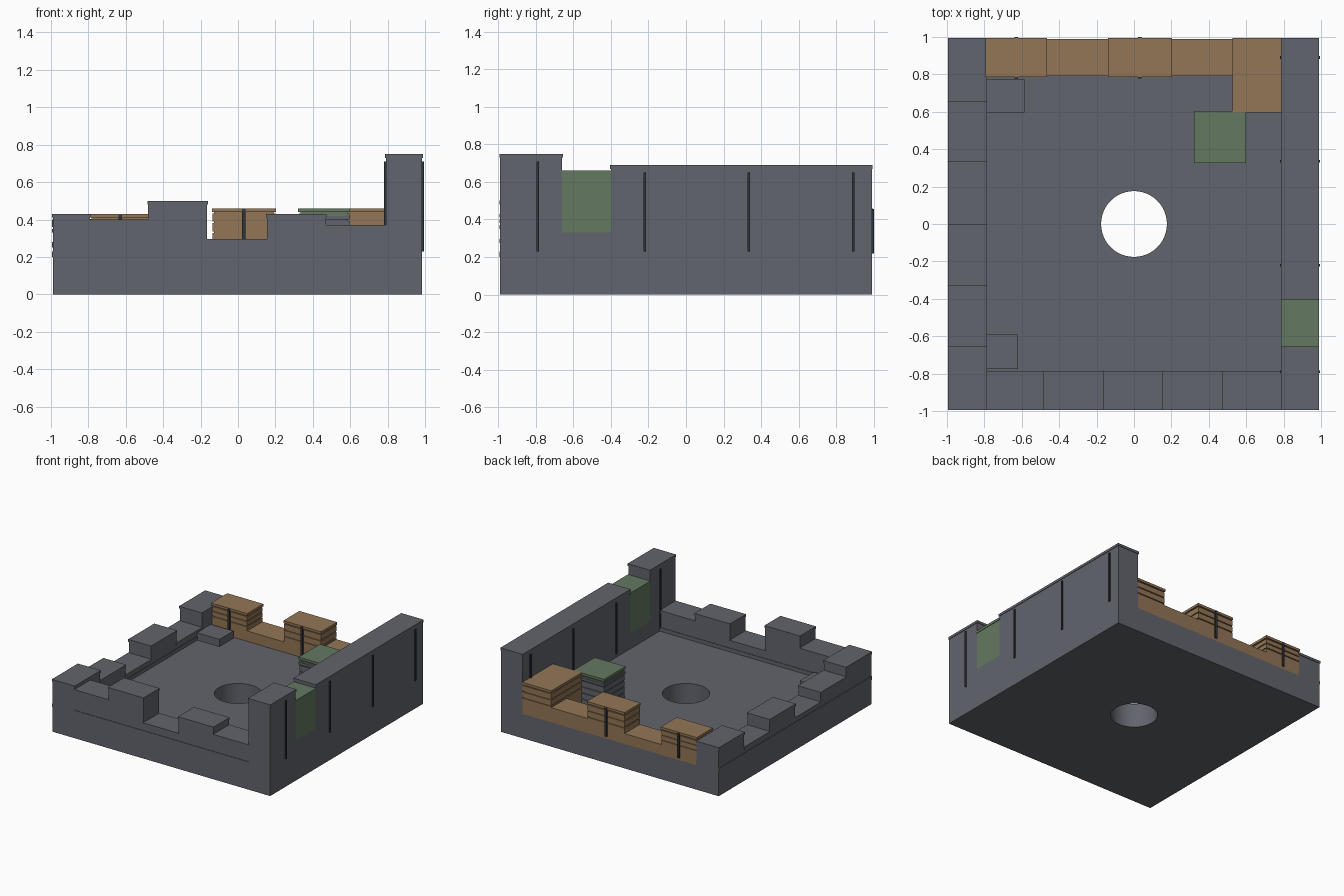
import bpy

old = bpy.data.objects.get("Cube")
if old:
    bpy.data.objects.remove(old, do_unlink=True)


def material(name, rgb):
    m = bpy.data.materials.new(name)
    m.use_nodes = True
    m.diffuse_color = (*rgb, 1)
    m.node_tree.nodes["Principled BSDF"].inputs["Base Color"].default_value = (*rgb, 1)
    return m


GREY = material("slate grey", (0.12, 0.128, 0.15))
TAN = material("warm tan", (0.29, 0.18, 0.092))
GREEN = material("moss green", (0.127, 0.19, 0.12))
DARK = material("dark seam", (0.03, 0.033, 0.042))


def box(name, x, y, z, mat):
    """Box between the (low, high) pairs on each axis."""
    bpy.ops.mesh.primitive_cube_add(size=1, location=[(a + b) / 2 for a, b in (x, y, z)])
    ob = bpy.context.object
    ob.name = name
    ob.scale = [b - a for a, b in (x, y, z)]
    bpy.ops.object.transform_apply(location=False, rotation=False, scale=True)
    ob.data.materials.append(mat)
    return ob


def grow(span, d):
    return (span[0] - d, span[1] + d)


def capped(name, x, y, top, mat, bottom=0.2):
    """Wall block with a thin overhanging cap."""
    box(name, x, y, (bottom, top - 0.02), mat)
    box(name + "_cap", grow(x, 0.004), grow(y, 0.004), (top - 0.02, top), mat)


def planked(name, x, y, bottom, top, mat, rows=3):
    """Stack of planks with recessed seams around a core."""
    box(name + "_core", grow(x, -0.008), grow(y, -0.008), (bottom, top - 0.01), mat)
    step = (top - 0.02 - bottom) / rows
    for i in range(rows):
        z = bottom + i * step
        box(name + "_plank", x, y, (z, z + step - 0.008), mat)
    box(name + "_cap", grow(x, 0.004), grow(y, 0.004), (top - 0.02, top), mat)


# Base slab with a round shaft through it
base = box("base", (-0.99, 0.985), (-0.99, 0.99), (0, 0.2), GREY)
bpy.ops.mesh.primitive_cylinder_add(vertices=48, radius=0.176, depth=1)
cutter = bpy.context.object
cutter.name = "shaft_cutter"
cutter.data.materials.append(GREY)
cut = base.modifiers.new("shaft", "BOOLEAN")
cut.operation = "DIFFERENCE"
cut.solver = "EXACT"
cut.object = cutter
bpy.context.view_layer.objects.active = base
bpy.ops.object.modifier_apply(modifier=cut.name)
bpy.data.objects.remove(cutter, do_unlink=True)
bpy.ops.object.select_all(action="DESELECT")
base.select_set(True)
bpy.ops.object.shade_smooth_by_angle()

LEFT, RIGHT = (-0.99, -0.79), (0.79, 0.985)
FRONT, BACK = (-0.99, -0.79), (0.79, 0.99)

# Front wall, stepped along x
edges = [-0.79, -0.48, -0.165, 0.155, 0.47, 0.79]
for i, top in enumerate([0.40, 0.50, 0.295, 0.43, 0.37]):
    capped("front_wall", (edges[i], edges[i + 1]), FRONT, top, GREY)
box("front_skirt", (-0.79, 0.79), grow(FRONT, 0.004), (0.2, 0.23), GREY)

# Low side wall, stepped along y
edges = [-0.99, -0.66, -0.33, 0, 0.33, 0.66, 0.99]
for i, top in enumerate([0.43, 0.35, 0.27, 0.38, 0.28, 0.40]):
    capped("low_side_wall", LEFT, (edges[i], edges[i + 1]), top, GREY)
box("low_side_skirt", grow(LEFT, 0.004), (-0.99, 0.99), (0.2, 0.23), GREY)

# Floor steps in the corners of the low side
box("front_step", (-0.79, -0.62), (-0.775, -0.59), (0.2, 0.245), GREY)
box("back_step", (-0.79, -0.585), (0.595, 0.775), (0.2, 0.26), GREY)

# Back wall: low tan run with planked merlons
edges = [-0.79, -0.47, -0.135, 0.2, 0.53, 0.79]
for i, top in enumerate([0.43, 0.285, 0.46, 0.32, 0.46]):
    span = (edges[i], edges[i + 1])
    if i % 2:
        box("back_wall", span, BACK, (0.2, top), TAN)
    else:
        box("back_wall", span, BACK, (0.2, 0.285), TAN)
        planked("back_merlon", span, BACK, 0.285, top, TAN)
box("corner_return", (0.53, 0.79), (0.6, 0.79), (0.2, 0.285), TAN)
planked("corner_merlon", (0.53, 0.79), (0.6, 0.79), 0.285, 0.46, TAN)

# Thin posts on the merlons, both faces
for x, top in ((-0.63, 0.425), (0.03, 0.455)):
    for y in (0.785, 0.995):
        box("back_post", grow((x, x), 0.009), grow((y, y), 0.006), (0.22, top), DARK)

# Tall side wall
capped("tall_tower", RIGHT, (-0.99, -0.66), 0.75, GREY)
box("green_section_base", RIGHT, (-0.66, -0.40), (0.2, 0.33), GREY)
capped("green_section", RIGHT, (-0.66, -0.40), 0.66, GREEN, 0.33)
capped("tall_wall", RIGHT, (-0.40, 0.99), 0.69, GREY)

# Thin vertical strips on the tall wall, both faces
for y, top in ((-0.79, 0.71), (-0.22, 0.65), (0.335, 0.65), (0.89, 0.65)):
    for x in (0.787, 0.988):
        box("wall_strip", grow((x, x), 0.006), grow((y, y), 0.007), (0.23, top), DARK)

# Free-standing crate with a green lid
planked("crate", (0.325, 0.595), (0.33, 0.6), 0.2, 0.42, GREY, 4)
planked("crate_lid", (0.325, 0.595), (0.33, 0.6), 0.40, 0.46, GREEN, 1)
